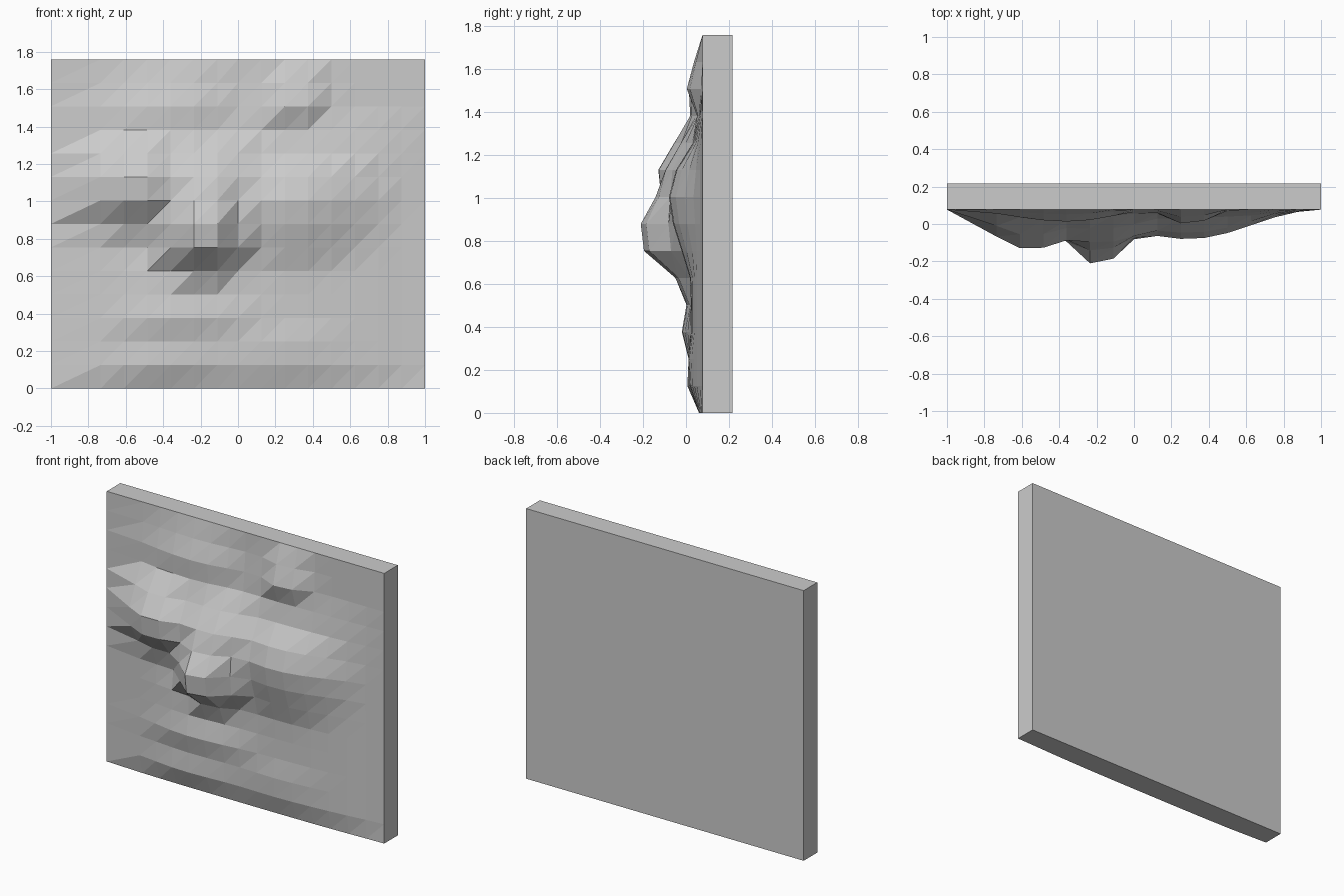
import bpy, bmesh, math

if "Cube" in bpy.data.objects:
    bpy.data.objects.remove(bpy.data.objects["Cube"])

W, H = 2.0, 1.76
FRONT, BACK = 0.077, 0.217
COLS, ROWS = 16, 14
BLEND = 6  # soft maximum, so neighbouring bulges flow together

# rock bulges: centre x, centre z, reach left, right, down, up, height
BULGES = [
    (-0.56, 1.08, 0.46, 0.60, 0.37, 0.42, 0.220),  # left brow over the undercut
    (-0.20, 0.82, 0.36, 0.42, 0.35, 0.50, 0.305),  # jutting nose
    (-0.18, 1.06, 0.50, 0.60, 0.40, 0.42, 0.190),  # bridge above the nose
    (0.29, 1.03, 0.75, 0.70, 0.65, 0.33, 0.158),   # right-hand ridge
    (0.29, 1.53, 0.24, 0.26, 0.24, 0.22, 0.080),   # upper knob
    (-0.35, 1.46, 0.64, 0.50, 0.30, 0.30, 0.068),  # upper shelf
    (-0.38, 0.55, 0.60, 0.80, 0.24, 0.30, 0.080),  # ledge under the nose
    (-0.35, 0.37, 0.64, 0.95, 0.28, 0.26, 0.096),  # lower ledge
    (0.25, 0.20, 0.75, 0.72, 0.24, 0.30, 0.068),   # foot, right
    (-0.40, 0.15, 0.58, 0.80, 0.18, 0.24, 0.072),  # foot, left
]


def falloff(t):
    return 0.5 + 0.5 * math.cos(math.pi * t) if t < 1 else 0.0


def relief(x, z):
    # broad low swelling of the whole lower wall
    total = (0.055 * max(0, 1 - abs(x + 0.05) ** 3) * min(1, (z + 0.04) / 0.13)
             * max(0, min(1, (1.5 - z) / 0.3))) ** BLEND
    for cx, cz, left, right, down, up, h in BULGES:
        dx = (x - cx) / (right if x > cx else left)
        dz = (z - cz) / (up if z > cz else down)
        total += (h * falloff(math.hypot(dx, dz))) ** BLEND
    return total ** (1 / BLEND)


# rock face: low-poly grid with slanted triangles; first column is double width
xs = [-1 + W * i / COLS + 0.015 * (1 < i < 8) for i in range(COLS + 1) if i != 1]
zs = [H * j / ROWS for j in range(ROWS + 1)]
bm = bmesh.new()
grid = [[bm.verts.new((x, FRONT - (relief(x, z) if abs(x) < 1 else 0), z))
         for x in xs] for z in zs]
for lo, hi in zip(grid, grid[1:]):
    for i in range(len(xs) - 1):
        a, b, c, d = lo[i], lo[i + 1], hi[i + 1], hi[i]
        bm.faces.new((a, b, c))
        bm.faces.new((a, c, d))

# slab sides and back
bl, br, tr, tl = [bm.verts.new((x, BACK, z))
                  for x, z in ((-1, 0), (1, 0), (1, H), (-1, H))]
bm.faces.new(grid[0] + [br, bl])
bm.faces.new(grid[-1] + [tr, tl])
bm.faces.new([r[0] for r in grid] + [tl, bl])
bm.faces.new([r[-1] for r in grid] + [tr, br])
bm.faces.new((bl, br, tr, tl))
bmesh.ops.recalc_face_normals(bm, faces=bm.faces)

mesh = bpy.data.meshes.new("rock_wall_panel")
bm.to_mesh(mesh)
bm.free()
bpy.context.collection.objects.link(bpy.data.objects.new("rock_wall_panel", mesh))
